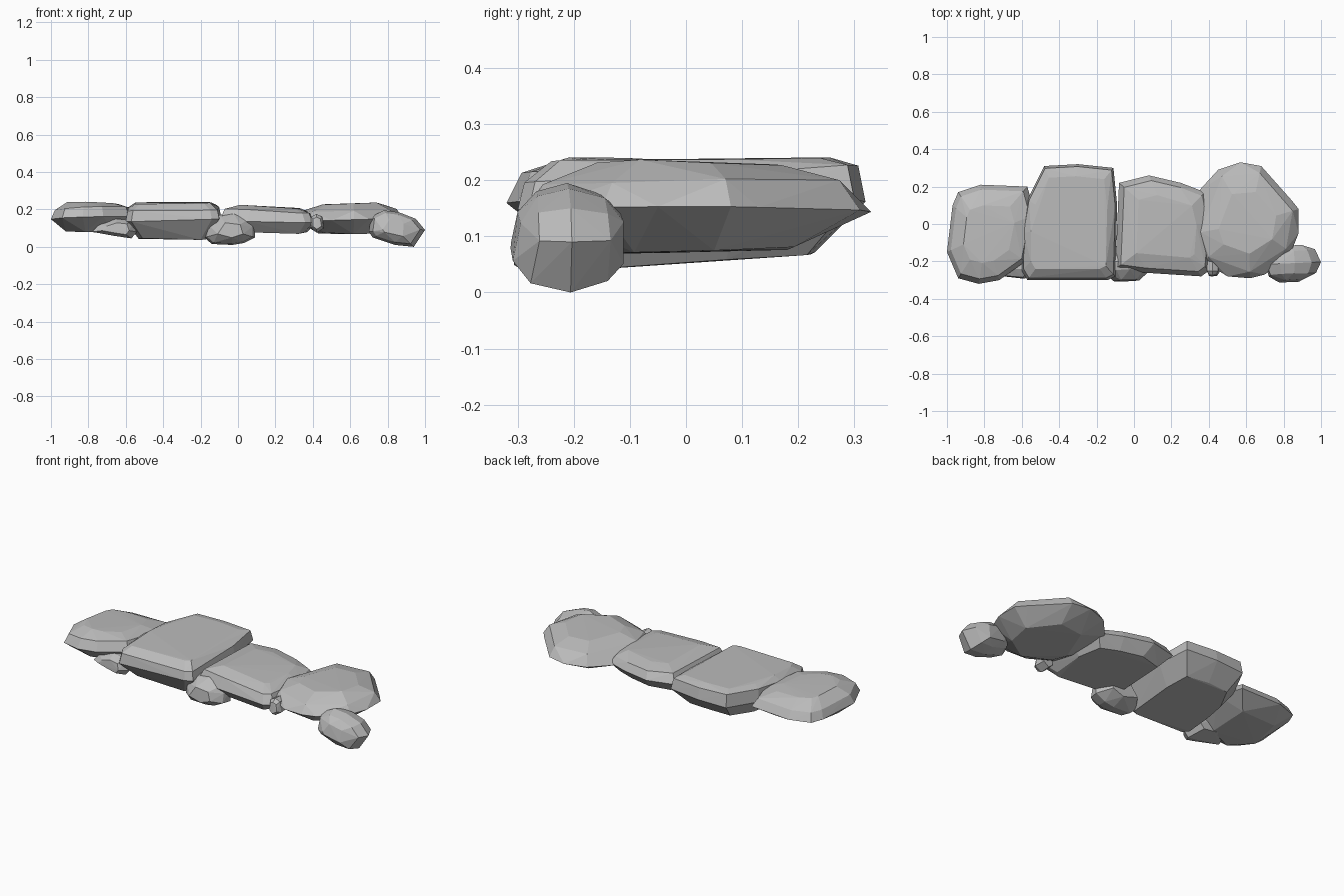
import bpy
import bmesh
import random
from mathutils import Vector

random.seed(4)

cube = bpy.data.objects.get("Cube")
if cube:
    bpy.data.objects.remove(cube, do_unlink=True)

# One plain stone colour
stone = bpy.data.materials.new("grey_stone")
stone.use_nodes = True
stone.diffuse_color = (0.5, 0.5, 0.5, 1)
stone.node_tree.nodes["Principled BSDF"].inputs["Base Color"].default_value = (0.5, 0.5, 0.5, 1)


def make_rock(name, outline, rings, upright=False, rough=0.004):
    """Hull of scaled copies of an outline.
    Each ring is (level, scale, tilt_u, tilt_v, stride); upright rocks
    have their outline in xz and their rings stacked along y."""
    points = [Vector(p) for p in outline]
    centre = sum(points, Vector((0, 0))) / len(points)
    bm = bmesh.new()
    for level, scale, tilt_u, tilt_v, stride in rings:
        for p in points[::stride]:
            offset = (p - centre) * scale
            u, v = centre + offset
            w = level + tilt_u * offset.x + tilt_v * offset.y
            if scale < 1:
                w += random.uniform(-rough, rough)
            bm.verts.new((u, w, v) if upright else (u, v, w))
    bmesh.ops.convex_hull(bm, input=bm.verts[:])
    bmesh.ops.delete(bm, geom=[v for v in bm.verts if not v.link_faces], context='VERTS')
    bmesh.ops.recalc_face_normals(bm, faces=bm.faces[:])
    mesh = bpy.data.meshes.new(name)
    bm.to_mesh(mesh)
    bm.free()
    mesh.materials.append(stone)
    rock = bpy.data.objects.new(name, mesh)
    bpy.context.collection.objects.link(rock)
    return rock


# Four broad slabs in a row
make_rock(
    "right_end_slab",
    [(-1, -.15), (-.97, .1), (-.94, .17), (-.82, .21), (-.57, .2), (-.53, .05),
     (-.58, -.2), (-.72, -.3), (-.83, -.32), (-.94, -.29)],
    [(.15, 1, .03, -.04, 1), (.2, .9, .03, -.05, 1),
     (.233, .58, -.04, -.03, 1), (.08, .62, -.04, .03, 2)])

make_rock(
    "right_middle_slab",
    [(-.6, -.25), (-.6, -.05), (-.57, .13), (-.48, .31), (-.3, .32), (-.11, .3),
     (-.09, .1), (-.1, -.28), (-.14, -.3), (-.57, -.3)],
    [(.15, 1, .03, .03, 1), (.21, .96, 0, .06, 1),
     (.235, .8, .01, .01, 1), (.055, .72, -.01, .07, 1)])

make_rock(
    "left_middle_slab",
    [(-.1, -.24), (-.08, .22), (.08, .26), (.25, .22), (.38, .17), (.42, 0),
     (.4, -.25), (.36, -.28), (.05, -.26)],
    [(.14, 1, -.02, .03, 1), (.19, .9, -.06, 0, 1),
     (.212, .62, -.05, 0, 1), (.08, .78, -.02, .02, 1)])

make_rock(
    "left_end_slab",
    [(.32, -.05), (.34, .17), (.45, .29), (.57, .33), (.68, .31), (.84, .13),
     (.88, .08), (.88, -.05), (.84, -.15), (.7, -.27), (.62, -.29), (.5, -.28), (.37, -.2)],
    [(.145, 1, .03, 0, 1), (.195, .88, .01, .02, 2),
     (.231, .55, .01, -.01, 2), (.075, .62, 0, .02, 2)])

# Small stones wedged along the front
make_rock(
    "front_middle_stone",
    [(-.18, .05), (-.17, .12), (-.1, .17), (-.02, .185), (.06, .15), (.09, .11),
     (.09, .05), (.03, .02), (-.03, .01), (-.14, .015)],
    [(-.3, .5, .05, .1, 2), (-.25, .9, 0, .1, 1), (-.2, 1, 0, 0, 1), (-.12, .6, 0, 0, 2)],
    upright=True)

make_rock(
    "front_left_stone",
    [(.7, .08), (.71, .16), (.78, .195), (.86, .185), (.95, .15), (1, .09),
     (.94, 0), (.84, .01), (.72, .05)],
    [(-.305, .45, .06, .2, 2), (-.27, .84, .05, .1, 1), (-.21, 1, .04, 0, 1),
     (-.15, .8, .1, 0, 1), (-.12, .5, .1, 0, 2)],
    upright=True)

make_rock(
    "front_right_stone",
    [(-.78, .08), (-.74, .12), (-.65, .15), (-.56, .14), (-.54, .08), (-.57, .045), (-.67, .06)],
    [(-.285, .6, -.1, .1, 1), (-.24, 1, 0, 0, 1), (-.14, .7, 0, 0, 1)],
    upright=True)

make_rock(
    "wedge_pebble",
    [(.39, .1), (.39, .16), (.42, .175), (.45, .16), (.46, .1), (.42, .075)],
    [(-.275, .65, 0, .1, 1), (-.25, 1, 0, 0, 1), (-.19, .9, 0, 0, 1)],
    upright=True, rough=.002)
